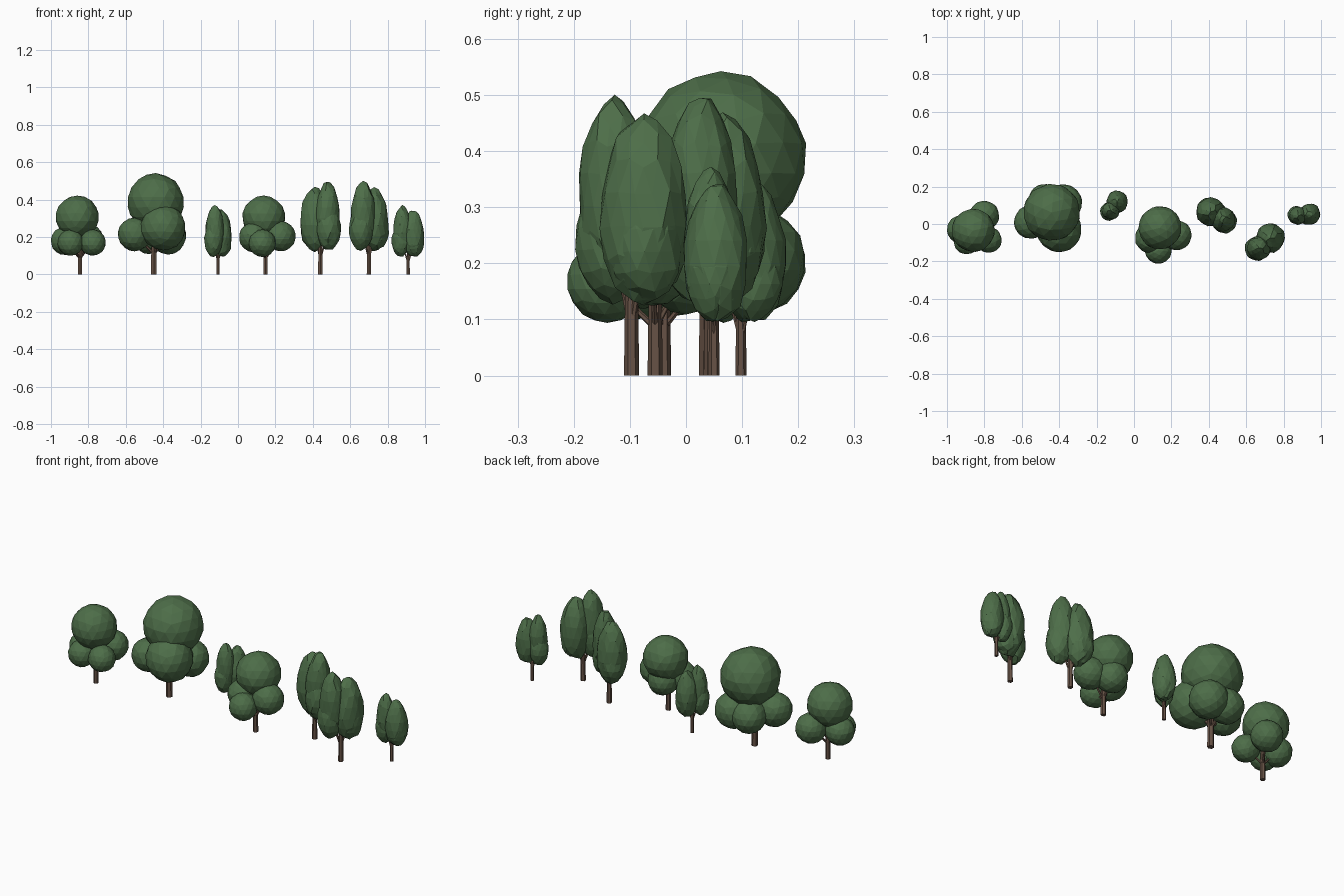
import bpy, bmesh, math, random
from mathutils import Vector, Matrix

if "Cube" in bpy.data.objects:
    bpy.data.objects.remove(bpy.data.objects["Cube"])

random.seed(4)

def material(name, col):
    m = bpy.data.materials.new(name)
    m.diffuse_color = (*col, 1)
    m.use_nodes = True
    m.node_tree.nodes["Principled BSDF"].inputs["Base Color"].default_value = m.diffuse_color
    return m

LEAF = material("leaf green", (0.075, 0.155, 0.066))
BARK = material("bark brown", (0.135, 0.085, 0.06))

def finish(bm, name, mat):
    me = bpy.data.meshes.new(name)
    bm.to_mesh(me)
    bm.free()
    me.materials.append(mat)
    ob = bpy.data.objects.new(name, me)
    bpy.context.collection.objects.link(ob)
    return ob

def add_blob(bm, centre, radii, jitter=0.02, taper=0.0):
    """Faceted ball: icosahedron with each edge cut in three, pushed to a sphere."""
    b = bmesh.new()
    bmesh.ops.create_icosphere(b, subdivisions=1, radius=1)
    bmesh.ops.subdivide_edges(b, edges=b.edges[:], cuts=2, use_grid_fill=True)
    bmesh.ops.triangulate(b, faces=b.faces[:])
    spin = Matrix.Rotation(random.uniform(0, 6.28), 3, 'Z')
    for v in b.verts:
        p = spin @ v.co.normalized() * random.uniform(1 - jitter, 1 + jitter)
        t = 1 - taper * p.z
        v.co = Vector(centre) + Vector((p.x * radii[0] * t, p.y * radii[1] * t, p.z * radii[2]))
    tmp = bpy.data.meshes.new("tmp")
    b.to_mesh(tmp)
    b.free()
    bm.from_mesh(tmp)
    bpy.data.meshes.remove(tmp)

def add_limb(bm, a, b, r1, r2):
    """Six-sided tapered limb from a to b."""
    a, b = Vector(a), Vector(b)
    d = b - a
    m = Matrix.Translation((a + b) / 2) @ d.to_track_quat('Z', 'Y').to_matrix().to_4x4()
    bmesh.ops.create_cone(bm, cap_ends=True, segments=6, radius1=r1, radius2=r2,
                          depth=d.length, matrix=m)

def wood(name, base, s, targets):
    """Trunk with a branch towards each lobe of foliage."""
    bm = bmesh.new()
    x, y = base
    add_limb(bm, (x, y, 0), (x, y, 0.2 * s), 0.0135 * s, 0.011 * s)
    for t in targets:
        start = Vector((x, y, 0.085 * s))
        add_limb(bm, start, start.lerp(Vector(t), 0.8), 0.006 * s, 0.004 * s)
    finish(bm, name + "_trunk", BARK)

def round_tree(name, base, s, lobes):
    bm = bmesh.new()
    for x, y, z, r in lobes:
        add_blob(bm, (x, y, z), (r, r, r))
    finish(bm, name + "_crown", LEAF)
    wood(name, base, s, [l[:3] for l in lobes[1:]])

# Round trees: top ball first, then lower lobes (x, y, z, radius)
round_tree("left_round_tree", (-0.845, -0.04), 1.0, [
    (-0.86, -0.035, 0.307, 0.116), (-0.80, 0.045, 0.19, 0.08), (-0.777, -0.085, 0.17, 0.07),
    (-0.925, -0.03, 0.18, 0.076), (-0.895, -0.092, 0.17, 0.07)])
round_tree("large_round_tree", (-0.45, 0.04), 1.28, [
    (-0.44, 0.062, 0.387, 0.153), (-0.40, -0.03, 0.25, 0.122), (-0.553, 0.01, 0.215, 0.09),
    (-0.475, 0.125, 0.20, 0.09), (-0.375, 0.115, 0.205, 0.098)])
round_tree("middle_round_tree", (0.147, -0.055), 1.0, [
    (0.138, -0.02, 0.306, 0.116), (0.228, -0.06, 0.205, 0.081), (0.084, -0.075, 0.20, 0.08),
    (0.13, -0.14, 0.167, 0.073), (0.14, 0.0, 0.19, 0.08)])

# Slim trees: overlapping upright lobes (centre, radii, taper) turned about the trunk
SLIM = [((-0.030, 0.020, 0.295), (0.080, 0.076, 0.170), 0.12),
        ((0.038, -0.020, 0.330), (0.064, 0.066, 0.166), 0.10),
        ((0.045, -0.030, 0.245), (0.066, 0.066, 0.115), 0.0),
        ((-0.035, 0.030, 0.240), (0.070, 0.066, 0.110), 0.0)]

def slim_tree(name, base, s, turn, shift=(0, 0)):
    rot = Matrix.Rotation(math.radians(turn), 3, 'Z')
    origin = Vector((base[0] + shift[0], base[1] + shift[1], 0))
    bm = bmesh.new()
    for c, r, taper in SLIM:
        add_blob(bm, c, r, 0.05, taper)
    for v in bm.verts:
        v.co = origin + rot @ v.co * s
    finish(bm, name + "_crown", LEAF)
    wood(name, base, s, [origin + rot @ Vector(c) * s for c, r, t in SLIM[2:]])

slim_tree("small_slim_tree", (-0.107, 0.098), 0.74, 265)
slim_tree("back_slim_tree", (0.44, 0.045), 1.0, 0)
slim_tree("front_slim_tree", (0.70, -0.097), 1.0, 252)
slim_tree("right_slim_tree", (0.91, 0.05), 0.74, 218)
